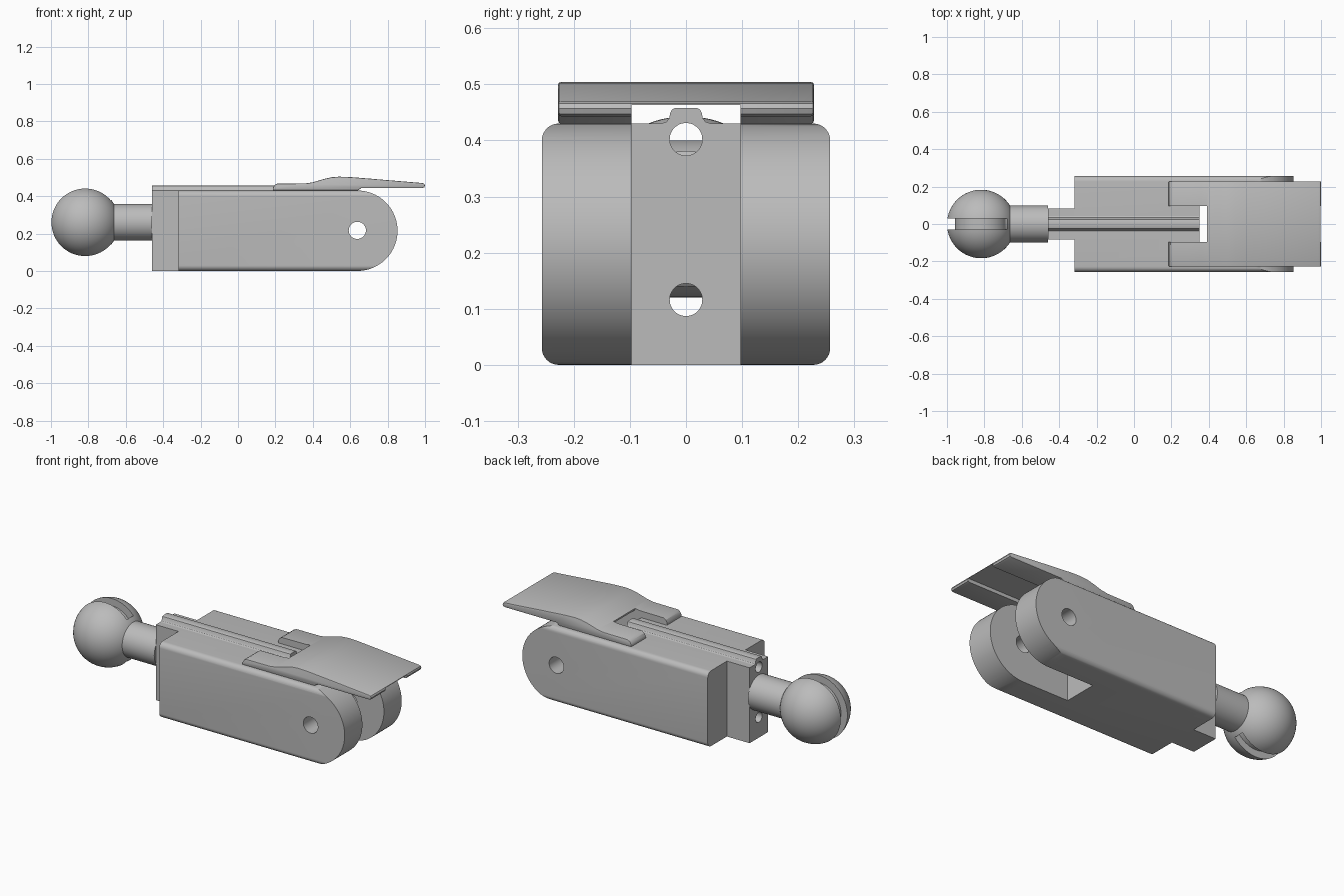
import bpy, bmesh
from math import sin, cos, pi, radians
from mathutils import Matrix

cube = bpy.data.objects.get("Cube")
if cube:
    bpy.data.objects.remove(cube)

grey = bpy.data.materials.new("satin grey")
grey.use_nodes = True
colour = (0.5, 0.5, 0.5, 1)
grey.diffuse_color = colour
grey.node_tree.nodes["Principled BSDF"].inputs["Base Color"].default_value = colour


def finish(name, bm):
    bmesh.ops.recalc_face_normals(bm, faces=bm.faces)
    mesh = bpy.data.meshes.new(name)
    bm.to_mesh(mesh)
    bm.free()
    mesh.materials.append(grey)
    obj = bpy.data.objects.new(name, mesh)
    bpy.context.collection.objects.link(obj)
    return obj


def prism(name, points, axis, lo, hi):
    """Extrude a profile: (y, z) points along x, or (x, z) points along y."""
    bm = bmesh.new()
    place = (lambda p: (lo, p[0], p[1])) if axis == "x" else (lambda p: (p[0], lo, p[1]))
    face = bm.faces.new([bm.verts.new(place(p)) for p in points])
    grown = bmesh.ops.extrude_face_region(bm, geom=[face])["geom"]
    step = (hi - lo, 0, 0) if axis == "x" else (0, hi - lo, 0)
    bmesh.ops.translate(bm, vec=step, verts=[v for v in grown if isinstance(v, bmesh.types.BMVert)])
    return finish(name, bm)


def arc(u, v, r, start, end, steps):
    angles = [radians(start + (end - start) * i / steps) for i in range(steps + 1)]
    return [(u + r * cos(a), v + r * sin(a)) for a in angles]


def rod(name, u, v, r, axis, lo, hi, steps=48):
    return prism(name, arc(u, v, r, 0, 360, steps)[:-1], axis, lo, hi)


def box(name, x0, x1, half, z0, z1):
    return prism(name, [(x0, z0), (x1, z0), (x1, z1), (x0, z1)], "y", -half, half)


def apply(obj, mod):
    bpy.ops.object.select_all(action="DESELECT")
    bpy.context.view_layer.objects.active = obj
    obj.select_set(True)
    bpy.ops.object.modifier_apply(modifier=mod.name)


def boolean(obj, cutter, operation="DIFFERENCE"):
    mod = obj.modifiers.new("cut", "BOOLEAN")
    mod.operation, mod.solver, mod.object = operation, "EXACT", cutter
    apply(obj, mod)
    bpy.data.objects.remove(cutter)


def smooth(obj):
    bpy.ops.object.select_all(action="DESELECT")
    bpy.context.view_layer.objects.active = obj
    obj.select_set(True)
    bpy.ops.object.shade_smooth_by_angle(angle=radians(30))


HEIGHT, HALF, ROUND = 0.43, 0.257, 0.03
BACK, SHOULDER, SLOT = -0.46, -0.317, 0.35


def bore(obj):
    """Two lengthwise holes shared by the body, tenon and rail."""
    for z in (0.116, 0.402):
        boolean(obj, rod("bore", 0, z, 0.029, "x", -0.6, 0.5))


# Forked body: rounded bar with a rounded nose
section = []
for y, z, a in ((1, 1, 0), (-1, 1, 90), (-1, -1, 180), (1, -1, 270)):
    section += arc(y * (HALF - ROUND), HEIGHT / 2 + z * (HEIGHT / 2 - ROUND), ROUND, a, a + 90, 8)
body = prism("forked_body", section, "x", SHOULDER, 0.95)
nose = [(-0.5, -0.05), (0.638, -0.05)] + arc(0.638, 0.215, 0.215, -90, 90, 40)
nose += [(0.638, 0.48), (-0.5, 0.48)]
boolean(body, prism("nose_shape", nose, "y", -0.4, 0.4), "INTERSECT")
boolean(body, box("slot", SLOT, 1, 0.097, -0.1, 0.6))
boolean(body, rod("pin_hole", 0.638, 0.217, 0.046, "y", -0.4, 0.4))
bore(body)
smooth(body)

# Narrow tenon behind the body
tenon = box("rear_tenon", BACK, SHOULDER, 0.084, 0, HEIGHT)
bore(tenon)
smooth(tenon)

# Top rail with flared foot
half_rail = [(0.044, 0.425), (0.044, 0.43), (0.035, 0.433), (0.03, 0.439),
             (0.028, 0.449), (0.025, 0.455), (0.019, 0.458)]
rail = prism("top_rail", half_rail + [(-y, z) for y, z in reversed(half_rail)], "x", BACK, SLOT)
bore(rail)
smooth(rail)

# Neck and grooved ball
BX, BZ, BR = -0.817, 0.26, 0.183
neck = rod("neck", 0, BZ, 0.098, "x", -0.69, BACK, 64)
smooth(neck)

bm = bmesh.new()
bmesh.ops.create_uvsphere(bm, u_segments=64, v_segments=40, radius=BR,
                          matrix=Matrix.Translation((BX, 0, BZ)) @ Matrix.Rotation(pi / 2, 4, "X"))
ball = finish("ball", bm)
groove = box("groove", -1.1, -0.68, 0.03, 0, 0.6)
boolean(groove, rod("groove_core", BX, BZ, 0.14, "y", -0.1, 0.1, 64))
boolean(ball, groove)
smooth(ball)

# Latch lever: curved plate with two prongs and a channel underneath
profile = [(0.185, 0.43), (0.187, 0.445), (0.195, 0.459), (0.21, 0.467), (0.36, 0.468),
           (0.40, 0.474), (0.46, 0.492), (0.50, 0.501), (0.54, 0.504), (0.60, 0.502),
           (0.70, 0.494), (0.985, 0.47), (0.996, 0.466), (1.0, 0.457), (0.996, 0.447),
           (0.985, 0.443), (0.66, 0.443), (0.64, 0.43)]
lever = prism("latch_lever", profile, "y", -0.228, 0.228)
bevel = lever.modifiers.new("soft edges", "BEVEL")
bevel.width, bevel.segments, bevel.limit_method = 0.005, 2, "ANGLE"
bevel.angle_limit = radians(60)
apply(lever, bevel)
boolean(lever, box("prong_gap", 0.1, 0.39, 0.097, 0.4, 0.6))
boolean(lever, box("channel", 0.3, 1.1, 0.097, 0.4, 0.463))
smooth(lever)
